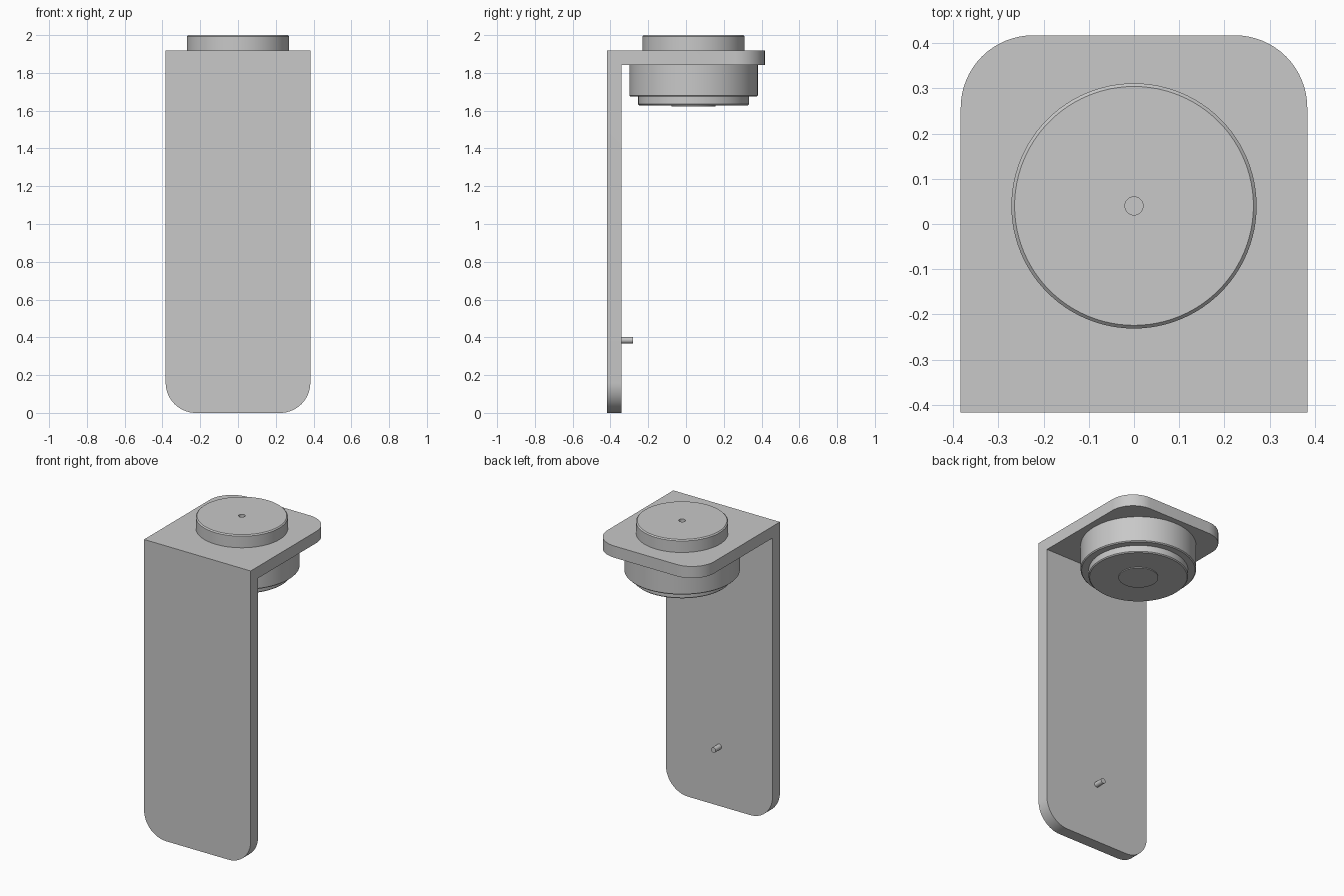
import bpy
import bmesh
import math
from mathutils import Matrix

cube = bpy.data.objects.get("Cube")
if cube:
    bpy.data.objects.remove(cube, do_unlink=True)

grey = bpy.data.materials.new("plain grey")
grey.use_nodes = True
colour = (0.58, 0.58, 0.58, 1)
grey.diffuse_color = colour
grey.node_tree.nodes["Principled BSDF"].inputs["Base Color"].default_value = colour

HALF_W, HALF_D = 0.383, 0.417
TOP, THICK, CORNER = 1.918, 0.076, 0.16
UNDER = TOP - THICK
WALL_IN = THICK - HALF_D
AXIS_Y = 0.04


def finish(name, bm):
    bmesh.ops.recalc_face_normals(bm, faces=bm.faces)
    mesh = bpy.data.meshes.new(name)
    bm.to_mesh(mesh)
    bm.free()
    mesh.materials.append(grey)
    obj = bpy.data.objects.new(name, mesh)
    bpy.context.collection.objects.link(obj)
    bpy.ops.object.select_all(action='DESELECT')
    obj.select_set(True)
    bpy.context.view_layer.objects.active = obj
    bpy.ops.object.shade_smooth_by_angle(angle=math.radians(30))
    return obj


def turned(name, profile, place, steps=96):
    """Spin a (radius, height) profile around z, then move it into place."""
    bm = bmesh.new()
    verts = [bm.verts.new((r, 0, h)) for r, h in profile]
    edges = [bm.edges.new(pair) for pair in zip(verts, verts[1:])]
    bmesh.ops.spin(bm, geom=verts + edges, cent=(0, 0, 0), axis=(0, 0, 1),
                   angle=math.tau, steps=steps)
    bmesh.ops.remove_doubles(bm, verts=bm.verts, dist=1e-5)
    bm.transform(place)
    return finish(name, bm)


# Bracket: L-shaped side outline pulled across the width, free corners rounded
bm = bmesh.new()
outline = [(-HALF_D, 0), (WALL_IN, 0), (WALL_IN, UNDER),
           (HALF_D, UNDER), (HALF_D, TOP), (-HALF_D, TOP)]
side = bm.faces.new([bm.verts.new((-HALF_W, y, z)) for y, z in outline])
pulled = bmesh.ops.extrude_face_region(bm, geom=[side])
bmesh.ops.translate(bm, vec=(2 * HALF_W, 0, 0),
                    verts=[v for v in pulled["geom"] if isinstance(v, bmesh.types.BMVert)])
bmesh.ops.recalc_face_normals(bm, faces=bm.faces)


def is_free_corner(edge):
    a, b = (v.co for v in edge.verts)
    if abs(a.x - b.x) > 0.01:
        return False
    return max(a.z, b.z) < 0.01 or min(a.y, b.y) > HALF_D - 0.01


bmesh.ops.bevel(bm, geom=[e for e in bm.edges if is_free_corner(e)],
                offset=CORNER, segments=16, profile=0.5, affect='EDGES')
finish("bracket", bm)

on_axis = Matrix.Translation((0, AXIS_Y, 0))

# Top knob with a softened rim and a small centre hole
c = 0.007
turned("top_knob", [(0, TOP), (0.271, TOP), (0.271, 2 - c), (0.271 - c, 2),
                    (0.02, 2), (0.02, 1.98), (0, 1.98)], on_axis)

# Housing under the plate
turned("lower_housing", [(0, UNDER), (0.34, UNDER), (0.34, 1.68),
                         (0.334, 1.674), (0, 1.674)], on_axis)

# Stepped cap with a thin raised disc
turned("lower_cap", [(0, 1.674), (0.293, 1.674), (0.293, 1.634), (0.287, 1.628),
                     (0.117, 1.628), (0.117, 1.623), (0, 1.623)], on_axis)

# Locating pin on the inside of the wall
turned("wall_pin", [(0, 0), (0.017, 0), (0.017, 0.06), (0, 0.06)],
       Matrix.Translation((0, WALL_IN, 0.385)) @ Matrix.Rotation(-math.pi / 2, 4, 'X'),
       steps=32)
